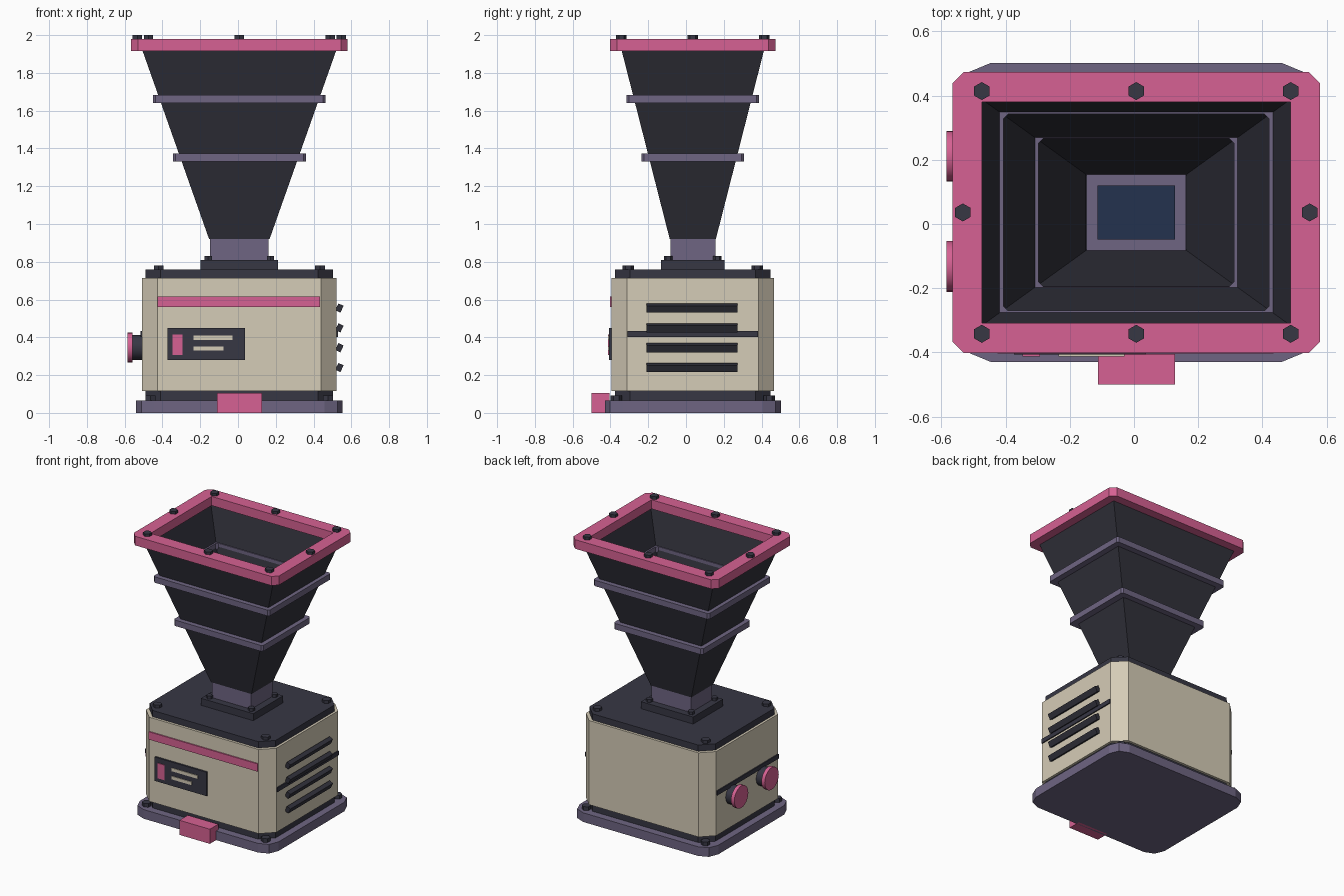
import bpy, bmesh, math
from mathutils import Matrix, Vector

old = bpy.data.objects.get("Cube")
if old:
    bpy.data.objects.remove(old, do_unlink=True)

CX, CY = 0.007, 0.036   # axis of the machine body


def material(name, rgb):
    lin = [((c / 255 + 0.055) / 1.055) ** 2.4 for c in rgb] + [1]
    m = bpy.data.materials.new(name)
    m.use_nodes = True
    m.diffuse_color = lin
    m.node_tree.nodes["Principled BSDF"].inputs["Base Color"].default_value = lin
    return m


PINK = material("pink", (214, 97, 147))
CREAM = material("cream", (213, 204, 183))
PURPLE = material("dusty purple", (110, 101, 130))
DARK = material("charcoal", (49, 49, 59))
STEEL = material("dark steel", (55, 55, 68))
NAVY = material("navy", (36, 50, 78))


def finish(name, bm, mat):
    bmesh.ops.recalc_face_normals(bm, faces=bm.faces)
    mesh = bpy.data.meshes.new(name)
    bm.to_mesh(mesh)
    bm.free()
    mesh.materials.append(mat)
    ob = bpy.data.objects.new(name, mesh)
    bpy.context.collection.objects.link(ob)
    return ob


def outline(hw, hd, r, segs):
    """Rectangle with cut (segs=1) or rounded corners, around the body axis."""
    pts = []
    for i, (sx, sy) in enumerate([(1, 1), (-1, 1), (-1, -1), (1, -1)]):
        for k in range(segs + 1):
            a = (i + k / segs) * math.pi / 2
            pts.append((CX + sx * (hw - r) + r * math.cos(a),
                        CY + sy * (hd - r) + r * math.sin(a)))
    return pts


def loft(name, sections, mat, segs=1, hollow=False):
    """Skin sections (half width, half depth, corner, z); hollow closes the profile on itself."""
    bm = bmesh.new()
    loops = [[bm.verts.new((x, y, z)) for x, y in outline(hw, hd, r, segs)]
             for hw, hd, r, z in sections]
    pairs = list(zip(loops, loops[1:]))
    if hollow:
        pairs.append((loops[-1], loops[0]))
    else:
        bm.faces.new(loops[0])
        bm.faces.new(loops[-1])
    for a, b in pairs:
        n = len(a)
        for i in range(n):
            j = (i + 1) % n
            bm.faces.new((a[i], a[j], b[j], b[i]))
    bmesh.ops.remove_doubles(bm, verts=bm.verts, dist=0.0001)
    return finish(name, bm, mat)


def slab(name, hw, hd, r, z0, z1, mat, segs=1):
    return loft(name, [(hw, hd, r, z0), (hw, hd, r, z1)], mat, segs)


def frame(name, outer, inner, z0, z1, mat):
    return loft(name, [(*outer, z0), (*outer, z1), (*inner, z1), (*inner, z0)],
                mat, hollow=True)


def box(name, x, y, z, mat, tilt=0):
    """Box from (min, max) ranges, optionally tilted about its own y axis."""
    bm = bmesh.new()
    centre = Vector(sum(r) / 2 for r in (x, y, z))
    size = [r[1] - r[0] for r in (x, y, z)]
    m = (Matrix.Translation(centre) @ Matrix.Rotation(math.radians(tilt), 4, 'Y')
         @ Matrix.Diagonal((*size, 1)))
    bmesh.ops.create_cube(bm, size=1, matrix=m)
    return finish(name, bm, mat)


def cylinder(name, centre, r, length, sides, mat, turn=None):
    bm = bmesh.new()
    m = Matrix.Translation(centre) @ (turn or Matrix.Identity(4))
    bmesh.ops.create_cone(bm, cap_ends=True, segments=sides, radius1=r, radius2=r,
                          depth=length, matrix=m)
    return finish(name, bm, mat)


def bolts(name, spots, r, z0, z1):
    for i, (dx, dy) in enumerate(spots):
        cylinder(f"{name}_{i + 1}", (CX + dx, CY + dy, (z0 + z1) / 2), r, z1 - z0, 6, STEEL)


def corners(dx, dy):
    return [(sx * dx, sy * dy) for sx in (-1, 1) for sy in (-1, 1)]


# Base and housing
slab("base_plate", 0.547, 0.466, 0.095, 0, 0.065, PURPLE, segs=2)
slab("lower_gasket", 0.497, 0.412, 0.08, 0.065, 0.115, STEEL)
slab("housing", 0.514, 0.43, 0.082, 0.115, 0.715, CREAM)
slab("lid", 0.497, 0.412, 0.08, 0.715, 0.76, STEEL)
bolts("base_bolt", corners(0.47, 0.405), 0.03, 0.065, 0.092)
bolts("lid_bolt", corners(0.427, 0.342), 0.03, 0.76, 0.78)

# Neck
slab("neck_flange", 0.206, 0.168, 0, 0.76, 0.81, STEEL)
bolts("flange_bolt", corners(0.165, 0.13), 0.022, 0.81, 0.83)
slab("neck", 0.155, 0.119, 0, 0.81, 0.92, PURPLE)
slab("throat_plate", 0.12, 0.084, 0, 0.92, 0.925, NAVY)

# Hopper with its bands and rim
loft("hopper", [(0.16, 0.122, 0, 0.92), (0.512, 0.376, 0, 1.916),
                (0.508, 0.372, 0, 1.916), (0.156, 0.118, 0, 0.92)], DARK, hollow=True)
frame("lower_band", (0.352, 0.272, 0.013), (0.305, 0.23, 0.015), 1.33, 1.372, PURPLE)
frame("upper_band", (0.457, 0.35, 0.013), (0.414, 0.306, 0.015), 1.64, 1.682, PURPLE)
frame("rim", (0.573, 0.438, 0.036), (0.481, 0.344, 0.0005), 1.915, 1.98, PINK)
bolts("rim_bolt", corners(0.481, 0.378) + [(0, 0.378), (0, -0.378), (0.54, 0), (-0.54, 0)],
      0.028, 1.98, 2.0)

# Front details
front = CY - 0.43
box("front_stripe", (-0.425, 0.435), (front - 0.009, front + 0.005), (0.56, 0.615), PINK)
box("display_panel", (-0.373, 0.037), (front - 0.013, front + 0.005), (0.28, 0.45), STEEL)
for name, x, z, mat in [("display_button", (-0.347, -0.293), (0.307, 0.415), PINK),
                        ("display_bar_upper", (-0.235, -0.03), (0.387, 0.41), CREAM),
                        ("display_bar_lower", (-0.235, -0.077), (0.329, 0.352), CREAM)]:
    box(name, x, (front - 0.018, front - 0.01), z, mat)
box("foot_pedal", (-0.112, 0.128), (-0.5, -0.405), (0, 0.104), PINK)

# Side strips, louvres and knobs
for side, s in (("left", 1), ("right", -1)):
    x = CX + s * 0.514
    box(f"{side}_strip", (x - 0.008, x + 0.008), (-0.31, 0.38), (0.403, 0.434), STEEL)
for i in range(4):
    z = 0.24 + 0.105 * i
    box(f"louvre_{i + 1}", (0.522, 0.552), (-0.208, 0.272), (z - 0.02, z + 0.02), DARK, tilt=25)
turn = Matrix.Rotation(math.pi / 2, 4, 'Y')
for i, y in enumerate((-0.132, 0.211)):
    for name, x, r, length, mat in [("shaft", -0.535, 0.066, 0.07, STEEL),
                                    ("knob", -0.571, 0.079, 0.026, PINK)]:
        ob = cylinder(f"{name}_{i + 1}", (x, y, 0.346), r, length, 24, mat, turn)
        bpy.context.view_layer.objects.active = ob
        ob.select_set(True)
        bpy.ops.object.shade_smooth_by_angle(angle=math.radians(30))
        ob.select_set(False)
